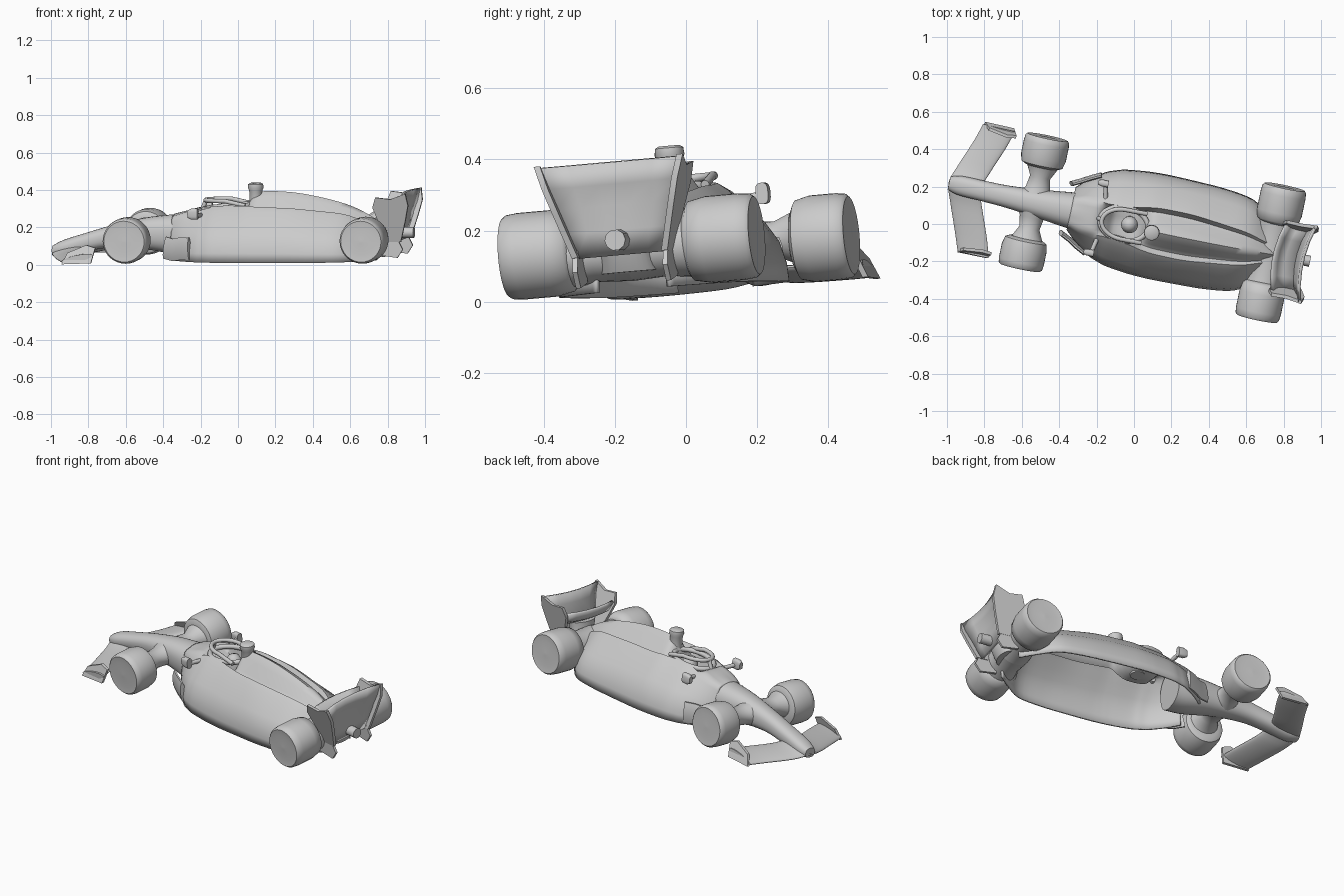
import bpy, bmesh, math
from mathutils import Matrix, Vector

cube = bpy.data.objects.get("Cube")
if cube:
    bpy.data.objects.remove(cube, do_unlink=True)

# One clay grey for the whole car
clay = bpy.data.materials.new("clay_grey")
clay.use_nodes = True
GREY = (0.6, 0.6, 0.6, 1)
clay.diffuse_color = GREY
bsdf = clay.node_tree.nodes["Principled BSDF"]
bsdf.inputs["Base Color"].default_value = GREY
bsdf.inputs["Roughness"].default_value = 0.8

# The car runs along local x (nose at -x), then is turned and rolled a little
PLACE = (Matrix.Translation((0, 0.013, 0.034)) @ Matrix.Rotation(math.radians(-12), 4, 'Z')
         @ Matrix.Rotation(math.radians(5), 4, 'X'))


def finish(name, bm, angle):
    bmesh.ops.recalc_face_normals(bm, faces=bm.faces)
    mesh = bpy.data.meshes.new(name)
    bm.to_mesh(mesh)
    bm.free()
    mesh.transform(PLACE)
    mesh.materials.append(clay)
    ob = bpy.data.objects.new(name, mesh)
    bpy.context.collection.objects.link(ob)
    bpy.ops.object.select_all(action='DESELECT')
    ob.select_set(True)
    bpy.context.view_layer.objects.active = ob
    bpy.ops.object.shade_smooth_by_angle(angle=math.radians(angle))
    return ob


def skin(name, rings, closed=False, angle=40, sheet=0):
    """Join equal rings with quads and cap the ends; a sheet is an open panel of that thickness."""
    bm = bmesh.new()
    vs = [[bm.verts.new(p) for p in r] for r in rings]
    n = len(vs[0])
    pairs = list(zip(vs, vs[1:])) + ([(vs[-1], vs[0])] if closed else [])
    for a, b in pairs:
        for i in range(n - 1 if sheet else n):
            bm.faces.new((a[i], a[(i + 1) % n], b[(i + 1) % n], b[i]))
    if not closed and not sheet:
        bm.faces.new(vs[0])
        bm.faces.new(vs[-1])
    ob = finish(name, bm, angle)
    if sheet:
        solid = ob.modifiers.new("thickness", 'SOLIDIFY')
        solid.thickness = sheet
        solid.offset = 0
    return ob


def oval(c, a, b, power=2.0, n=28):
    """Rounded-box ring around c spanned by half axes a and b."""
    c, a, b = Vector(c), Vector(a), Vector(b)
    f = lambda k: math.copysign(abs(k) ** (2 / power), k)
    turns = [math.tau * i / n for i in range(n)]
    return [c + a * f(math.cos(t)) + b * f(math.sin(t)) for t in turns]


def smooth_rows(rows, steps=4):
    """Catmull-Rom between rows of numbers."""
    out = []
    for i in range(len(rows) - 1):
        p = [rows[max(0, min(len(rows) - 1, i + k))] for k in (-1, 0, 1, 2)]
        for s in range(steps):
            t = s / steps
            out.append([0.5 * (2 * b + (c - a) * t + (2 * a - 5 * b + 4 * c - d) * t * t
                               + (3 * b - a - 3 * c + d) * t ** 3) for a, b, c, d in zip(*p)])
    return out + [rows[-1]]


def tube(name, points, radius, closed=False, flat=1.0):
    """Bar along a path; flat scales its height."""
    pts = [Vector(p) for p in points]
    rings = []
    for i, p in enumerate(pts):
        if closed:
            d = pts[(i + 1) % len(pts)] - pts[i - 1]
        else:
            d = pts[min(i + 1, len(pts) - 1)] - pts[max(i - 1, 0)]
        side = d.cross((0, 0, 1)).normalized()
        up = side.cross(d).normalized()
        rings.append(oval(p, side * radius, up * radius * flat, n=10))
    return skin(name, rings, closed)


def pillar(name, x, y, levels):
    """Upright round part; each level is height, radius."""
    return skin(name, [oval((x, y, z), (r, 0, 0), (0, r, 0)) for z, r in levels])


def plate(name, outline, y, thick, lean=0):
    """Upright plate in the x-z plane, leaning outward with height."""
    return skin(name, [[(x, y + lean * z + o, z) for x, z in outline]
                       for o in (-thick / 2, thick / 2)])


def wheel(name, x, y, r, half, side):
    """Lathed tyre with a nearly flat outer face."""
    prof = [(0.01, -half * .8), (r * .7, -half * .9), (r * .92, -half * .75), (r, -half * .3),
            (r, half * .6), (r * .97, half * .9), (r * .9, half), (r * .6, half * .96),
            (0.01, half * 1.0)]
    n = 36
    rings = [[(x + q * math.cos(math.tau * i / n), y + side * h,
               r + q * math.sin(math.tau * i / n)) for i in range(n)] for q, h in prof]
    return skin(name, rings, angle=50)


# Nose: x, half width, bottom, top
nose = [(-1.01, .035, .015, .07), (-.95, .052, .012, .1), (-.82, .055, .04, .14),
        (-.68, .06, .06, .18), (-.5, .078, .05, .22), (-.32, .10, .02, .24), (-.22, .11, .02, .25)]
skin("nose", [oval((x, 0, (lo + hi) / 2), (0, w, 0), (0, 0, (hi - lo) / 2), 2.4)
              for x, w, lo, hi in smooth_rows(nose)])

# Body shell, open below: x, half width, rim y, rim z, trench z, spine z
body = [(-.34, .11, .07, .215, .225, .235), (-.28, .165, .085, .235, .245, .25),
        (-.2, .22, .09, .255, .265, .265), (-.15, .24, .09, .27, .23, .22),
        (-.1, .255, .095, .28, .19, .18), (0, .268, .105, .285, .19, .18),
        (.05, .272, .115, .285, .22, .22), (.09, .274, .12, .285, .25, .335),
        (.15, .275, .125, .28, .25, .355), (.3, .272, .125, .275, .24, .35),
        (.45, .265, .11, .26, .235, .325), (.6, .24, .09, .24, .22, .285),
        (.7, .17, .06, .2, .19, .24), (.78, .1, .04, .15, .14, .19)]
sections = []
for x, w, ry, rz, trench, spine in smooth_rows(body):
    d = w - ry
    half = [(ry * .3, trench + (spine - trench) * .75), (ry * .6, trench + (spine - trench) * .15),
            (ry * .8, trench), (ry, rz), (ry + d * .15, rz * .93), (ry + d * .4, rz * .76),
            (ry + d * .68, rz * .6), (ry + d * .9, rz * .4), (w, rz * .18), (w * 1.01, 0)]
    sections.append([(x, -y, z) for y, z in reversed(half)] + [(x, 0, spine)]
                    + [(x, y, z) for y, z in half])
skin("body_shell", sections, sheet=.012, angle=60)

# Cockpit rim, halo, driver and airbox camera
turns = [math.tau * i / 32 for i in range(32)]
tube("cockpit_rim", [(-.05 + .13 * math.cos(t), .09 * math.sin(t), .278 + .012 * math.cos(t))
                     for t in turns], .014, True)
arc = [math.pi * (.5 + i / 16) for i in range(17)]
tube("halo", [(.06, .08, .29)] + [(-.05 + .12 * math.cos(t), .08 * math.sin(t), .315)
                                  for t in arc] + [(.06, -.08, .29)], .012)
tube("halo_post", [(-.2, 0, .24), (-.168, 0, .315)], .012)
pillar("driver_head", -.02, 0, ((.17, .04), (.25, .045), (.28, .03), (.29, .01)))
pillar("airbox_camera", .105, -.005, ((.3, .035), (.365, .035), (.38, .042), (.4, .04), (.406, .03)))

# Swept front wing: y, centre x, half chord, height
span = [(-.35, -.805, .085, .03), (-.25, -.838, .088, .03), (-.1, -.895, .088, .035),
        (0, -.925, .088, .05), (.1, -.895, .088, .035), (.25, -.838, .088, .03),
        (.345, -.81, .088, .03)]
skin("front_wing", [oval((x, y, z), (c, 0, c * .2), (0, 0, .018))
                    for y, x, c, z in smooth_rows(span)])

for s, side in ((1, "left"), (-1, "right")):
    # Wheels
    wheel(side + "_front_wheel", -.545, s * .272, .122, .086, s)
    wheel(side + "_rear_wheel", .75, s * .255, .122, .106, s)
    # Front wing end plate, leaning inward
    plate(side + "_front_endplate", [(-.89, .0), (-.73, .005), (-.71, .085), (-.76, .1),
                                     (-.86, .06)], s * .35, .016, s * -.35)
    # Front and rear suspension
    skin(side + "_front_upright", [oval((-.54, s * y, .13), (w, 0, 0), (0, 0, h))
                                   for y, w, h in ((.03, .09, .07), (.08, .065, .055),
                                                   (.14, .055, .05), (.2, .085, .075))])
    skin(side + "_rear_axle", [oval((.75, s * y, .115), (w, 0, 0), (0, 0, h))
                               for y, w, h in ((0, .1, .09), (.1, .09, .085), (.18, .1, .095))])
    # Barge board and mirror
    tube(side + "_barge_board", [(-.37, s * .135, .07), (-.32, s * .16, .06),
                                 (-.27, s * .19, .07), (-.22, s * .215, .07)], .014, flat=4.5)
    tube(side + "_mirror_stalk", [(-.17, s * .09, .24), (-.19, s * .19, .25)], .012)
    skin(side + "_mirror", [oval((x, s * .19, .255), (0, w * .6, 0), (0, 0, w), 3)
                            for x, w in ((-.23, .02), (-.21, .03), (-.175, .03))])
    # Rear wing end plate, wider at the top
    plate(side + "_rear_endplate", [(.85, .1), (.92, .1), (.955, .22), (.975, .3), (.965, .365),
                                    (.88, .335), (.8, .345), (.78, .29), (.81, .2)],
          s * .1, .018, s * .29)

# Rear wing: curved back panel and front flap, narrowing downward
for name, curve in (("rear_wing_back", [(.885, .1), (.905, .17), (.925, .24), (.945, .3), (.955, .36)]),
                    ("rear_wing_flap", [(.8, .3), (.82, .25), (.86, .225), (.92, .225)])):
    skin(name, [[(x - .03 * (1 - f * f) * (z > .2), f * (.1 + .29 * z), z) for x, z in curve]
                for f in (-1, -.6, -.2, .2, .6, 1)], sheet=.016)

# Tail parts
skin("rear_wing_post", [oval((x, 0, z), (.05, 0, 0), (0, w, 0))
                        for x, z, w in ((.8, .05, .08), (.84, .13, .07), (.85, .22, .09))])
tube("tail_pipe", [(.84, 0, .14), (.92, 0, .14), (.965, 0, .14)], .03)
for s, side in ((1, "left"), (-1, "right")):
    plate(side + "_diffuser_fin", [(.8, .03), (.9, .015), (.93, .06), (.9, .12), (.8, .1)],
          s * .13, .014)
